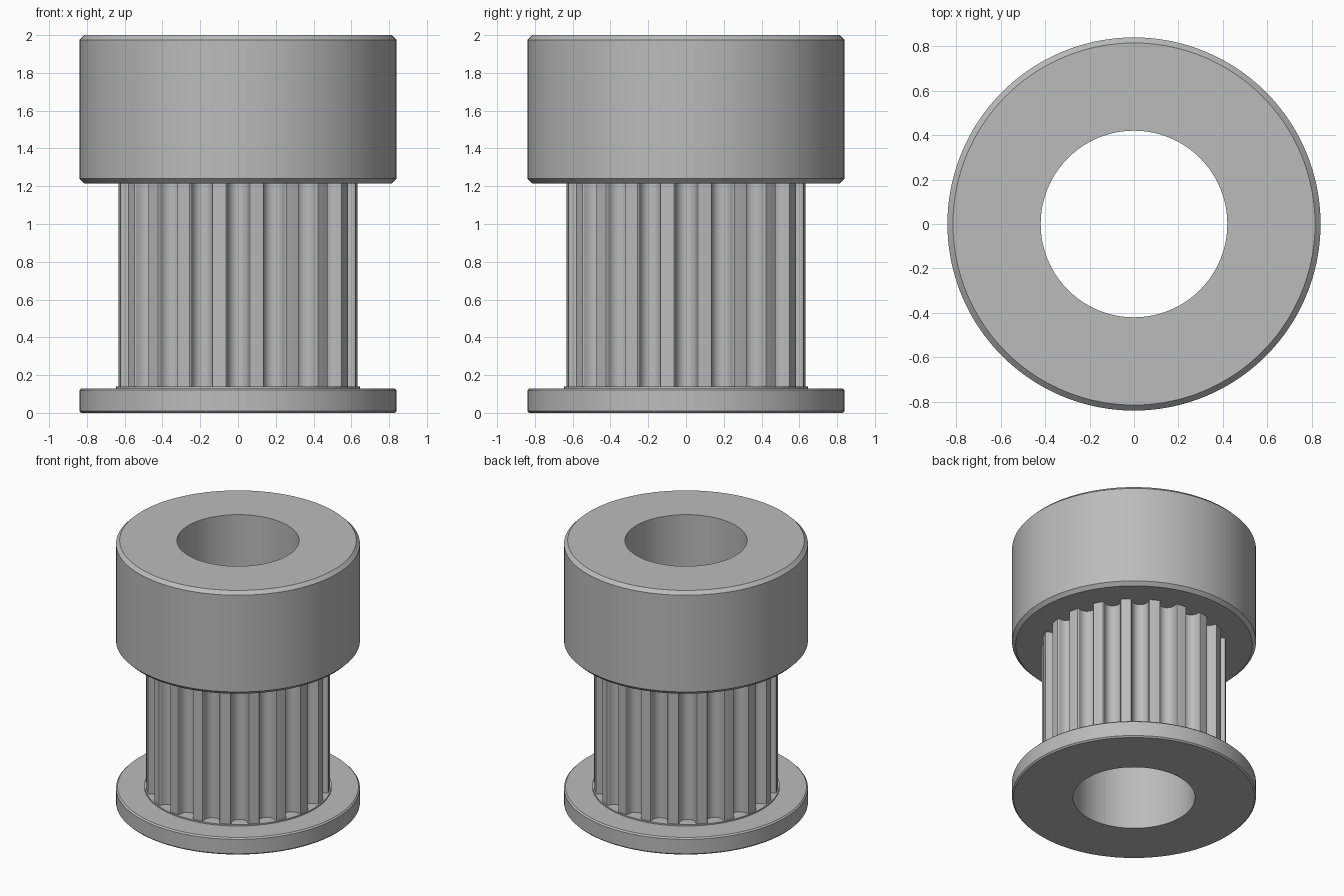
import bpy, bmesh
from math import sin, cos, pi, tau

cube = bpy.data.objects.get("Cube")
if cube:
    bpy.data.objects.remove(cube, do_unlink=True)

# One plain metal colour
metal = bpy.data.materials.new("grey_metal")
metal.use_nodes = True
GREY = (0.5, 0.5, 0.5, 1)
metal.diffuse_color = GREY
metal.node_tree.nodes["Principled BSDF"].inputs["Base Color"].default_value = GREY

BORE, RIM = 0.42, 0.84
TIP, TEETH = 0.635, 20
FLANGE_TOP, SEAT, COLLAR, TOP = 0.13, 0.14, 1.215, 2.0
ROOT = 0.55


def finish(name, bm):
    mesh = bpy.data.meshes.new(name)
    bm.to_mesh(mesh)
    bm.free()
    mesh.materials.append(metal)
    obj = bpy.data.objects.new(name, mesh)
    bpy.context.collection.objects.link(obj)
    bpy.ops.object.select_all(action='DESELECT')
    obj.select_set(True)
    bpy.context.view_layer.objects.active = obj
    bpy.ops.object.shade_smooth_by_angle(angle=0.5)
    return obj


def bridge(bm, loops):
    """Join successive closed loops of vertices with quads."""
    for low, high in zip(loops, loops[1:]):
        n = len(low)
        for i in range(n):
            j = (i + 1) % n
            bm.faces.new((low[i], low[j], high[j], high[i]))


def lathe(name, profile, steps=128):
    """Revolve (radius, height) points about the z axis."""
    bm = bmesh.new()
    bridge(bm, [[bm.verts.new((r * cos(tau * i / steps), r * sin(tau * i / steps), z))
                 for i in range(steps)] for r, z in profile])
    return finish(name, bm)


# Lower flange with its small raised seat
c = 0.01
lathe("lower_flange", [(BORE, 0), (RIM - c, 0), (RIM, c), (RIM, FLANGE_TOP - c),
                       (RIM - c, FLANGE_TOP), (0.645, FLANGE_TOP),
                       (0.645, SEAT), (ROOT, SEAT)])

# Chamfered upper collar
c = 0.025
lathe("upper_collar", [(ROOT, COLLAR), (RIM - c, COLLAR), (RIM, COLLAR + c),
                       (RIM, TOP - c), (RIM - c, TOP), (BORE, TOP)])

# Through bore
lathe("bore_wall", [(BORE, TOP), (BORE, 0)])

# Toothed barrel: round-bottomed grooves with softened lips
HALF, CENTRE, ARC = 0.056, 0.612, 10
groove = [(-0.064, 0.632), (-0.058, 0.625)]
groove += [(-HALF * cos(pi * k / ARC), CENTRE - HALF * sin(pi * k / ARC))
           for k in range(ARC + 1)]
groove += [(0.058, 0.625), (0.064, 0.632)]
outline = []
for tooth in range(TEETH):
    a = tau * tooth / TEETH
    # Local tangent and radius turned to the groove direction
    outline += [(r * cos(a) - t * sin(a), r * sin(a) + t * cos(a)) for t, r in groove]
    for k in range(5):
        b = a + tau / TEETH * (0.36 + 0.07 * k)
        outline.append((TIP * cos(b), TIP * sin(b)))
bm = bmesh.new()
bridge(bm, [[bm.verts.new((x, y, z)) for x, y in outline] for z in (SEAT, COLLAR)])
finish("toothed_barrel", bm)
